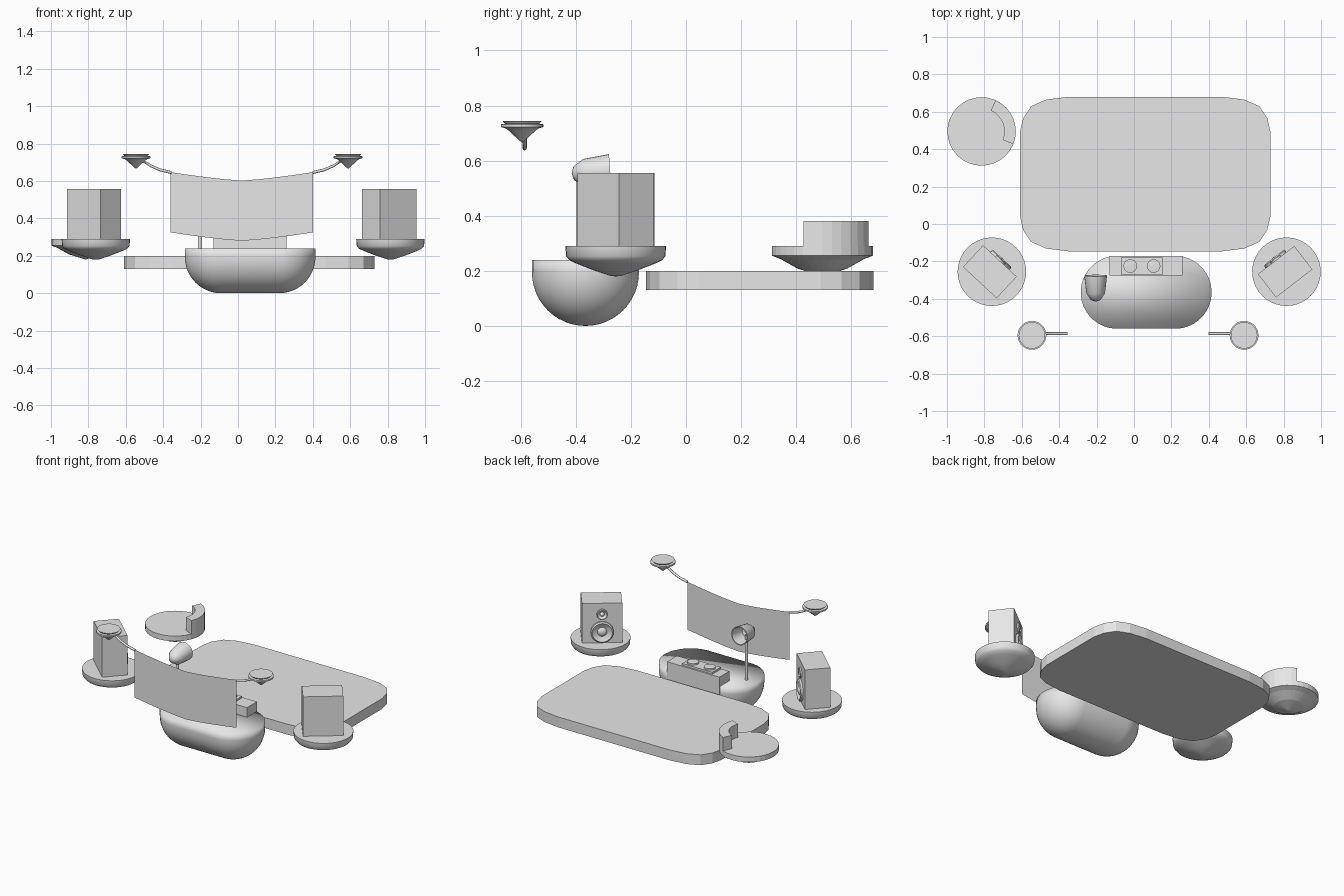
import bpy, bmesh, math
from mathutils import Matrix, Vector

if "Cube" in bpy.data.objects:
    bpy.data.objects.remove(bpy.data.objects["Cube"])

grey = bpy.data.materials.new("light_grey")
grey.diffuse_color = (0.8, 0.8, 0.8, 1)
grey.use_nodes = True
grey.node_tree.nodes["Principled BSDF"].inputs["Base Color"].default_value = grey.diffuse_color


def finish(name, bm, matrix=None, smooth=None):
    bmesh.ops.remove_doubles(bm, verts=bm.verts, dist=1e-5)
    bmesh.ops.recalc_face_normals(bm, faces=bm.faces)
    if matrix:
        bm.transform(matrix)
    mesh = bpy.data.meshes.new(name)
    bm.to_mesh(mesh)
    bm.free()
    ob = bpy.data.objects.new(name, mesh)
    bpy.context.collection.objects.link(ob)
    mesh.materials.append(grey)
    if smooth:
        bpy.ops.object.select_all(action='DESELECT')
        ob.select_set(True)
        bpy.context.view_layer.objects.active = ob
        bpy.ops.object.shade_smooth_by_angle(angle=math.radians(smooth))
    return ob


def lathe(name, profile, matrix, segs=32, smooth=40):
    """Revolve (radius, height) points about z."""
    bm = bmesh.new()
    vs = [bm.verts.new((r, 0, z)) for r, z in profile]
    es = [bm.edges.new(p) for p in zip(vs, vs[1:])]
    bmesh.ops.spin(bm, geom=vs + es, cent=(0, 0, 0), axis=(0, 0, 1),
                   angle=2 * math.pi, steps=segs)
    return finish(name, bm, matrix, smooth)


def prism(name, outline, z0, z1):
    bm = bmesh.new()
    f = bm.faces.new([bm.verts.new((x, y, z0)) for x, y in outline])
    r = bmesh.ops.extrude_face_region(bm, geom=[f])
    bmesh.ops.translate(bm, vec=(0, 0, z1 - z0),
                        verts=[v for v in r['geom'] if isinstance(v, bmesh.types.BMVert)])
    return finish(name, bm)


def box(name, lo, hi, matrix=None, bevel=0):
    lo, hi = Vector(lo), Vector(hi)
    bm = bmesh.new()
    bmesh.ops.create_cube(bm, size=1, matrix=Matrix.Translation((lo + hi) / 2)
                          @ Matrix.Diagonal((*(hi - lo), 1)))
    if bevel:
        bmesh.ops.bevel(bm, geom=bm.edges[:], offset=bevel, segments=1, affect='EDGES')
    return finish(name, bm, matrix)


T = Matrix.Translation
FACE_Y = Matrix.Rotation(math.radians(-90), 4, 'X')  # lathe axis turned to +y

# Dance platform with softened corners
corner = [(0, .19), (.017, .115), (.06, .05), (.14, .015), (.26, 0)]
cx, cy, hx, hy = .06, .267, .67, .413
outline = []
for sx, sy in ((-1, 1), (1, 1), (1, -1), (-1, -1)):
    pts = [(cx + sx * (hx - a), cy + sy * (hy - b)) for a, b in corner]
    outline += pts if sx * sy < 0 else pts[::-1]
prism("platform", outline, .13, .20)

# Booth hull: stretched half sphere with a short vertical rim and flat top
bm = bmesh.new()
n = 40
bmesh.ops.create_uvsphere(bm, u_segments=n, v_segments=24, radius=.195,
                          matrix=Matrix.Rotation(math.pi / n, 4, 'Z'))
bmesh.ops.delete(bm, geom=[v for v in bm.verts if v.co.z > .001], context='VERTS')
for v in bm.verts:
    if abs(v.co.x) > 1e-4:
        v.co.x += math.copysign(.155, v.co.x)
rim = [e for e in bm.edges if e.is_boundary]
r = bmesh.ops.extrude_edge_only(bm, edges=rim)
top = [v for v in r['geom'] if isinstance(v, bmesh.types.BMVert)]
bmesh.ops.translate(bm, vec=(0, 0, .045), verts=top)
bmesh.ops.holes_fill(bm, edges=[e for e in bm.edges if e.is_boundary], sides=0)
finish("booth_hull", bm, T((.065, -.365, .195)), 120)

# Mixing console with decks
box("console", (-.13, -.275, .17), (.26, -.17, .305))
box("mixer_panel", (-.07, -.27, .305), (.155, -.18, .318))
for i, x in enumerate((-.02, .105)):
    lathe(f"deck_{i}", [(0, 0), (.036, 0), (.036, .01), (.01, .012), (0, .012)],
          T((x, -.225, .318)), 20)

# Lamp on a pole
lathe("lamp_pole", [(0, 0), (.01, 0), (.01, .32), (0, .32)], T((-.205, -.35, .22)), 12)
lathe("lamp_head", [(0, 0), (.025, .008), (.05, .045), (.061, .14), (.055, .14),
                    (.042, .05), (0, .03)],
      T((-.205, -.415, .553)) @ Matrix.Rotation(math.radians(-86), 4, 'X'), 24)

# Floating pods
pod = [(0, 0), (.018, .001), (.08, .022), (.14, .045), (.168, .058), (.18, .073),
       (.183, .11), (0, .11)]
for side, x in (("left", -.76), ("right", .815)):
    lathe(f"{side}_speaker_pod", pod, T((x, -.255, .18)), 40)
seat_pod = [(0, 0), (.09, .028), (.15, .062), (.183, .075), (.183, .11), (0, .11)]
lathe("seat_pod", seat_pod, T((-.815, .495, .18)), 32, None)

# Curved seat back on the third pod
angles = [math.radians(-22 + 88 * i / 8) for i in range(9)]
arc = [(.183, a) for a in angles] + [(.122, a) for a in reversed(angles)]
prism("seat_back", [(-.815 + r * math.cos(a), .495 + r * math.sin(a)) for r, a in arc],
      .289, .38)

# Speakers: cabinet, woofer and tweeter, turned to the platform
woofer = [(.07, 0), (.07, .012), (.062, .018), (.054, .012), (.03, -.004 + .008),
          (.026, .012), (.014, .018), (0, .02)]
for side, x, turn in (("left", -.77, -43), ("right", .8075, 37.8)):
    place = T((x, -.2545, 0)) @ Matrix.Rotation(math.radians(turn), 4, 'Z')
    box(f"{side}_speaker_cabinet", (-.123, -.08, .289), (.123, .078, .556), place)
    for part, z, s in (("woofer", .365, 1), ("tweeter", .483, .48)):
        lathe(f"{side}_{part}", woofer,
              place @ T((0, .078, z)) @ FACE_Y @ Matrix.Diagonal((s, s, max(s, .7), 1)), 24)

# Hanging screen, a single sheet sagging in the middle
bm = bmesh.new()
cols = []
for i in range(9):
    t = i / 4 - 1
    sag = .045 * abs(t) ** 1.3
    cols.append([bm.verts.new((.02 + .38 * t, -.585, z + sag)) for z in (.28, .602)])
for a, b in zip(cols, cols[1:]):
    bm.faces.new((a[0], b[0], b[1], a[1]))
finish("screen", bm)

# Drones holding the screen with bent arms
drone = [(0, .665), (.012, .675), (.05, .71), (.06, .717), (.077, .722), (.077, .732),
         (.062, .734), (.071, .744), (0, .744)]
for side, s in (("left", -1), ("right", 1)):
    lathe(f"{side}_drone", drone, T((.0215 + s * .567, -.595, 0)), 28)
    path = [(.378, .645), (.44, .660), (.49, .682), (.54, .715)]
    bm = bmesh.new()
    rings = []
    for d, z in path:
        rings.append([bm.verts.new((.0215 + s * d, -.586 + .008 * math.cos(k * math.pi / 4),
                                    z + .008 * math.sin(k * math.pi / 4))) for k in range(8)])
    for a, b in zip(rings, rings[1:]):
        for k in range(8):
            bm.faces.new((a[k], a[(k + 1) % 8], b[(k + 1) % 8], b[k]))
    bm.faces.new(rings[0])
    bm.faces.new(rings[-1])
    finish(f"{side}_drone_arm", bm, None, 50)
